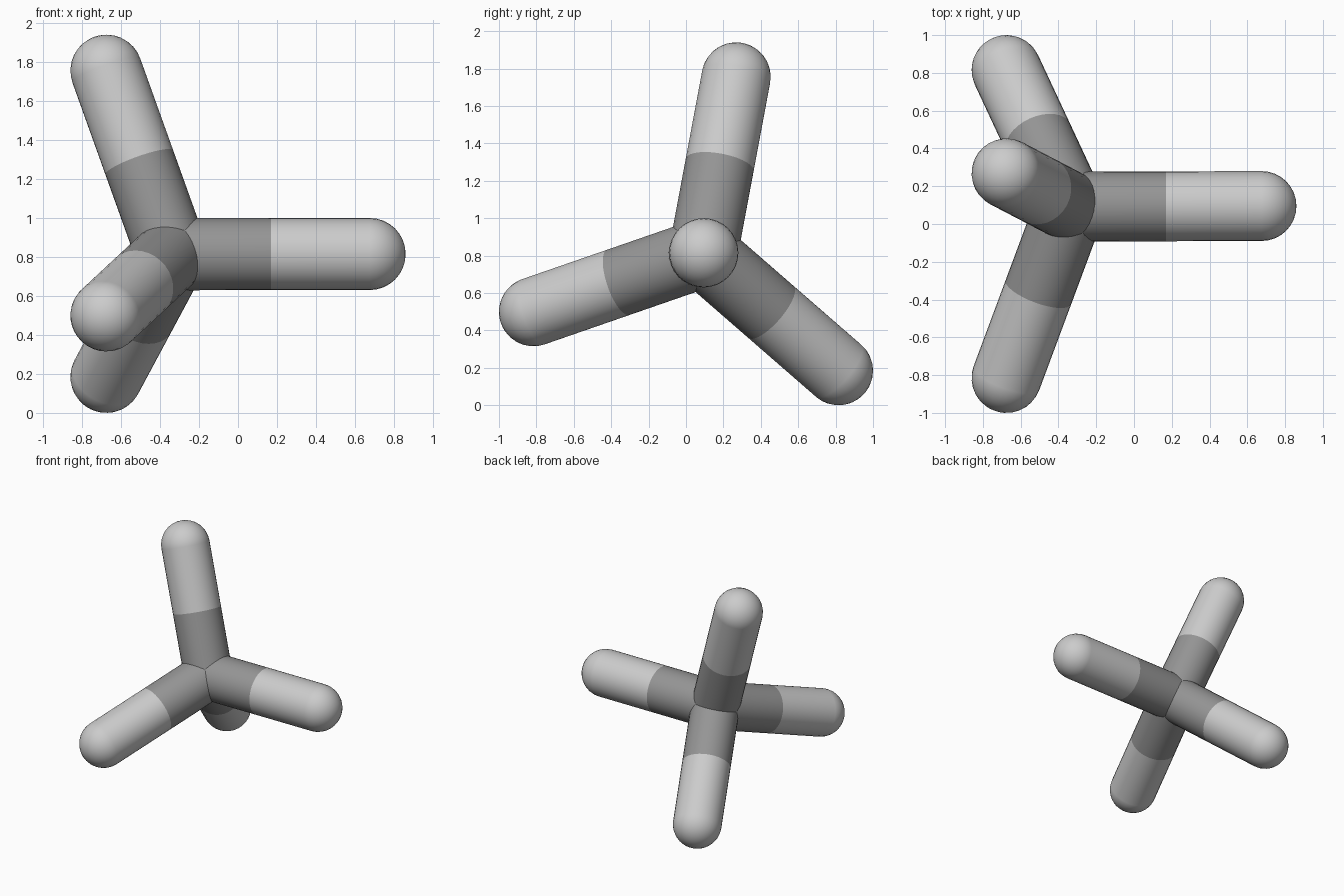
import bpy
from mathutils import Vector

if "Cube" in bpy.data.objects:
    bpy.data.objects.remove(bpy.data.objects["Cube"])

R = 0.185
HUB = Vector((-0.3375, 0.092, 0.814))
TIPS = {
    "right": Vector((0.675, 0.095, 0.815)),
    "top": Vector((-0.675, 0.268, 1.755)),
    "front": Vector((-0.675, -0.815, 0.5)),
    "back": Vector((-0.675, 0.815, 0.185)),
}

dark = bpy.data.materials.new("dark_grey")
dark.diffuse_color = (0.3, 0.3, 0.3, 1)
dark.use_nodes = True
dark.node_tree.nodes["Principled BSDF"].inputs["Base Color"].default_value = dark.diffuse_color


def finish(name, mat=None):
    ob = bpy.context.object
    ob.name = name
    if mat:
        ob.data.materials.append(mat)
    bpy.ops.object.shade_smooth_by_angle()
    return ob


def ball(name, centre, axis, mat=None):
    bpy.ops.mesh.primitive_uv_sphere_add(segments=32, ring_count=16, radius=R, location=centre,
                                         rotation=axis.to_track_quat('Z', 'Y').to_euler())
    return finish(name, mat)


def rod(name, a, b, mat=None):
    axis = b - a
    bpy.ops.mesh.primitive_cylinder_add(vertices=32, radius=R, depth=axis.length,
                                        end_fill_type='NOTHING', location=(a + b) / 2,
                                        rotation=axis.to_track_quat('Z', 'Y').to_euler())
    return finish(name, mat)


# Central joint
ball("centre_ball", HUB, Vector((0, 0, 1)), dark)

# Four arms: dark inner half, light outer half, rounded tip
for side, tip in TIPS.items():
    mid = (HUB + tip) / 2
    rod(side + "_inner_rod", HUB, mid, dark)
    rod(side + "_outer_rod", mid, tip)
    ball(side + "_tip_ball", tip, tip - HUB)
